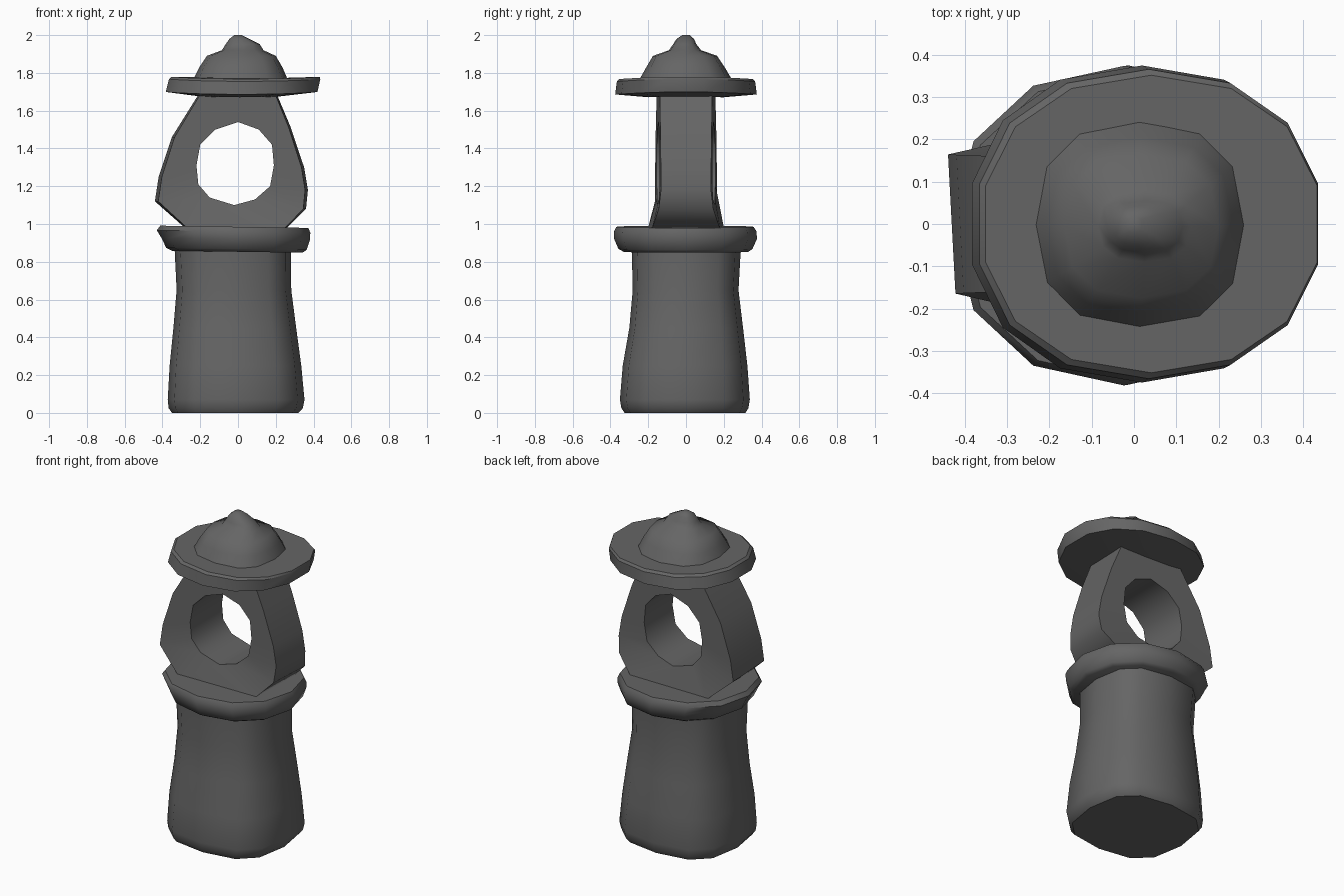
import bpy, bmesh
from math import cos, sin, tau, radians, copysign

cube = bpy.data.objects.get("Cube")
if cube:
    bpy.data.objects.remove(cube)

stone = bpy.data.materials.new("dark grey stone")
stone.use_nodes = True
GREY = (0.13, 0.13, 0.13, 1)
stone.diffuse_color = GREY
stone.node_tree.nodes["Principled BSDF"].inputs["Base Color"].default_value = GREY


def finish(name, bm, angle):
    bmesh.ops.recalc_face_normals(bm, faces=bm.faces)
    mesh = bpy.data.meshes.new(name)
    bm.to_mesh(mesh)
    bm.free()
    obj = bpy.data.objects.new(name, mesh)
    bpy.context.collection.objects.link(obj)
    mesh.materials.append(stone)
    bpy.ops.object.select_all(action='DESELECT')
    obj.select_set(True)
    bpy.context.view_layer.objects.active = obj
    bpy.ops.object.shade_smooth_by_angle(angle=radians(angle))


def bridge(bm, a, b):
    for i in range(len(a)):
        j = (i + 1) % len(a)
        bm.faces.new((a[i], a[j], b[j], b[i]))


def loft(name, rings, sides=12, phase=0.0, power=1.0, tilt=0.0, sag=0.0, angle=40):
    """Stack of rings (z, x min, x max, y min, y max); power below 1 squares them."""
    bm = bmesh.new()
    loops = []
    for z, x0, x1, y0, y1 in rings:
        loop = []
        for i in range(sides):
            a = tau * (i + phase) / sides
            c, s = (copysign(abs(v) ** power, v) if abs(v) > 1e-6 else 0
                    for v in (cos(a), sin(a)))
            x = (x0 + x1) / 2 + c * (x1 - x0) / 2
            y = (y0 + y1) / 2 + s * (y1 - y0) / 2
            loop.append(bm.verts.new((x, y, z + tilt * x - sag * y * y)))
        loops.append(loop)
    for a, b in zip(loops, loops[1:]):
        bridge(bm, a, b)
    bm.faces.new(loops[0])
    bm.faces.new(loops[-1])
    finish(name, bm, angle)


# Tapered, squarish column with a flat foot
loft("column", [
    (0.00, -0.35, 0.32, -0.325, 0.315),
    (0.025, -0.367, 0.343, -0.342, 0.33),
    (0.07, -0.372, 0.352, -0.35, 0.338),
    (0.25, -0.362, 0.335, -0.335, 0.325),
    (0.45, -0.342, 0.308, -0.30, 0.302),
    (0.65, -0.325, 0.282, -0.282, 0.278),
    (0.90, -0.337, 0.28, -0.288, 0.292),
], power=0.72, angle=42)

# Rounded collar with a flat top
loft("collar", [
    (0.853, -0.35, 0.34, -0.33, 0.33),
    (0.868, -0.38, 0.363, -0.358, 0.352),
    (0.92, -0.405, 0.38, -0.38, 0.375),
    (0.96, -0.43, 0.383, -0.382, 0.374),
    (0.985, -0.412, 0.372, -0.368, 0.358),
], power=0.92, tilt=-0.015, angle=50)

# Pierced lantern block: outline paired with the points of its round window
outline = [(0.0, 1.70), (0.2, 1.70), (0.28, 1.51), (0.35, 1.30),
           (0.37, 1.18), (0.36, 1.08), (0.25, 0.97), (-0.27, 0.97),
           (-0.44, 1.12), (-0.42, 1.25), (-0.35, 1.46), (-0.2, 1.70)]
window = [(0.0, 1.54), (0.11, 1.50), (0.18, 1.42), (0.19, 1.31),
          (0.17, 1.20), (0.09, 1.13), (-0.02, 1.10), (-0.15, 1.14),
          (-0.21, 1.21), (-0.22, 1.31), (-0.2, 1.42), (-0.12, 1.50)]


def depth(x, z):
    return 0.147 - 0.04 * x + max(0, 1.12 - z) * 0.3


bm = bmesh.new()
loops = [[bm.verts.new((x * width, side * depth(x, z), z)) for x, z in points]
         for side, width, points in ((-1, 0.96, outline), (1, 1, outline),
                                     (1, 1, window), (-1, 1, window))]
for k in range(4):
    bridge(bm, loops[k], loops[(k + 1) % 4])
finish("lantern_block", bm, 52)

# Wide thin brim
loft("brim", [
    (1.675, -0.20, 0.22, -0.20, 0.20),
    (1.70, -0.392, 0.43, -0.375, 0.375),
    (1.768, -0.375, 0.445, -0.366, 0.366),
    (1.78, -0.36, 0.442, -0.352, 0.352),
], sides=14, phase=0.5, power=0.9, sag=0.1, angle=30)

# Domed crown
loft("crown", [
    (1.765, -0.237, 0.263, -0.247, 0.243),
    (1.83, -0.205, 0.235, -0.21, 0.205),
    (1.89, -0.165, 0.20, -0.175, 0.165),
    (1.92, -0.085, 0.135, -0.09, 0.08),
    (1.952, -0.065, 0.115, -0.068, 0.055),
    (1.98, -0.045, 0.06, -0.05, 0.042),
    (2.00, -0.02, 0.02, -0.02, 0.02),
], power=0.8, angle=60)
